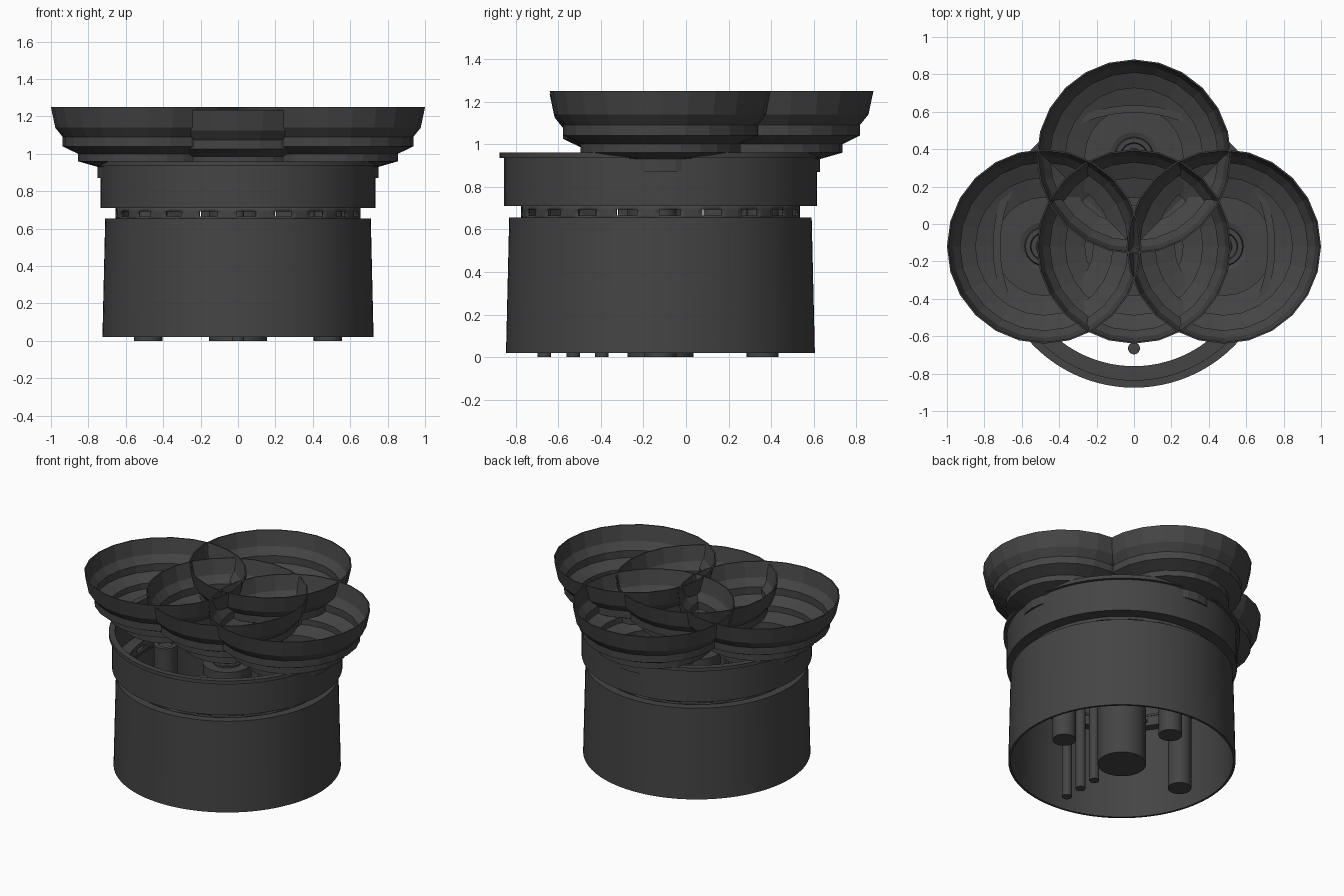
import bpy
import bmesh
import math

cube = bpy.data.objects.get("Cube")
if cube:
    bpy.data.objects.remove(cube, do_unlink=True)

CY = -0.12          # centre of the housing along y

grey = bpy.data.materials.new("dark_grey_plastic")
grey.use_nodes = True
COLOUR = (0.058, 0.058, 0.058, 1)
grey.diffuse_color = COLOUR
grey.node_tree.nodes["Principled BSDF"].inputs["Base Color"].default_value = COLOUR


def finish(bm, name, loc, smooth):
    bmesh.ops.remove_doubles(bm, verts=bm.verts, dist=1e-5)
    mesh = bpy.data.meshes.new(name)
    bm.to_mesh(mesh)
    bm.free()
    mesh.materials.append(grey)
    ob = bpy.data.objects.new(name, mesh)
    ob.location = loc
    bpy.context.collection.objects.link(ob)
    if smooth:
        bpy.ops.object.select_all(action='DESELECT')
        ob.select_set(True)
        bpy.context.view_layer.objects.active = ob
        bpy.ops.object.shade_smooth_by_angle(angle=math.radians(30))
    return ob


def lathe(name, profile, x, y, sides, closed=False, smooth=True, z=0):
    """Spin an (r, z) profile about a vertical axis."""
    bm = bmesh.new()
    verts = [bm.verts.new((r, 0, h)) for r, h in profile]
    edges = [bm.edges.new(p) for p in zip(verts, verts[1:])]
    if closed:
        edges.append(bm.edges.new((verts[-1], verts[0])))
    bmesh.ops.spin(bm, geom=verts + edges, axis=(0, 0, 1), cent=(0, 0, 0),
                   angle=math.tau, steps=sides, use_merge=True)
    bmesh.ops.remove_doubles(bm, verts=bm.verts, dist=1e-5)
    bmesh.ops.recalc_face_normals(bm, faces=bm.faces)
    return finish(bm, name, (x, y, z), smooth)


# Lower housing: open-ended shell with a shoulder that turns in to the vent ring
lathe("lower_housing",
      [(0.725, 0.02), (0.71, 0.655), (0.64, 0.655), (0.64, 0.64),
       (0.695, 0.64), (0.71, 0.02)], 0, CY, 96, closed=True)

# Upper collar with a thin lip around its top
lathe("upper_collar",
      [(0.64, 0.71), (0.735, 0.71), (0.735, 0.935), (0.755, 0.935),
       (0.755, 0.96), (0.715, 0.96), (0.715, 0.725), (0.64, 0.725)],
      0, CY, 96, closed=True)

# Vent ring: twenty slots cut through a thin wall
SLOTS, SUB, R = 20, 4, 0.655
heights = (0.65, 0.665, 0.692, 0.715)
slot_w = math.radians(8.8)
gap_w = math.tau / SLOTS - slot_w
angles, is_slot = [], []
for k in range(SLOTS):
    start = math.radians(-86) + k * math.tau / SLOTS - slot_w / 2
    for i in range(SUB):
        angles.append(start + slot_w * i / SUB)
        is_slot.append(True)
    for i in range(SUB):
        angles.append(start + slot_w + gap_w * i / SUB)
        is_slot.append(False)
bm = bmesh.new()
rows = [[bm.verts.new((R * math.cos(a), R * math.sin(a), h)) for a in angles]
        for h in heights]
n = len(angles)
for row in range(3):
    for i in range(n):
        if row == 1 and is_slot[i]:
            continue
        j = (i + 1) % n
        bm.faces.new((rows[row][i], rows[row][j], rows[row + 1][j], rows[row + 1][i]))
vent = finish(bm, "vent_ring", (0, CY, 0), True)
wall = vent.modifiers.new("wall", 'SOLIDIFY')
wall.thickness = 0.012

# Stepped, faceted bowls that overlap one another
outer = [(0.52, 1.25), (0.497, 1.14), (0.457, 1.09), (0.457, 1.04),
         (0.375, 1.0), (0.375, 0.96), (0.27, 0.93), (0.27, 0.87)]
WALL = 0.008
inner = [(r - WALL, z + (WALL if i else 0)) for i, (r, z) in enumerate(outer)]
drain_under = [(0.13, 0.87), (0.12, 0.855), (0, 0.855)]
drain_top = [(0, 0.885), (0.035, 0.885), (0.045, 0.865), (0.07, 0.865),
             (0.075, 0.885), (0.10, 0.885), (0.105, 0.87), (0.13, 0.878)]
bowl_profile = outer + drain_under + drain_top + inner[::-1]

REACH = 0.48
centres = {"left": (REACH, CY), "right": (-REACH, CY), "back": (0, CY + REACH)}
for side, (x, y) in centres.items():
    lathe(side + "_bowl", bowl_profile, x, y, 24, closed=True, smooth=False)
    # Stepped pipe below each outer bowl
    lathe(side + "_pipe", [(0, 0), (0.075, 0), (0.075, 0.74), (0.045, 0.74),
                           (0.045, 0.73), (0, 0.73)], x, y, 32)
lathe("centre_bowl", bowl_profile, 0, CY, 24, closed=True, smooth=False, z=-0.015)

# Main central column with a ringed top
lathe("main_column", [(0, 0), (0.155, 0), (0.155, 0.74), (0.09, 0.74), (0.09, 0.75),
                      (0.07, 0.75), (0.07, 0.74), (0.03, 0.74), (0.03, 0.75),
                      (0, 0.75)], 0, CY, 48)

# Row of thin rods toward the front
for i, y in enumerate((-0.665, -0.53, -0.395)):
    lathe("thin_rod_%d" % (i + 1), [(0, 0), (0.032, 0), (0.032, 0.74), (0, 0.74)],
          0, y, 24)
